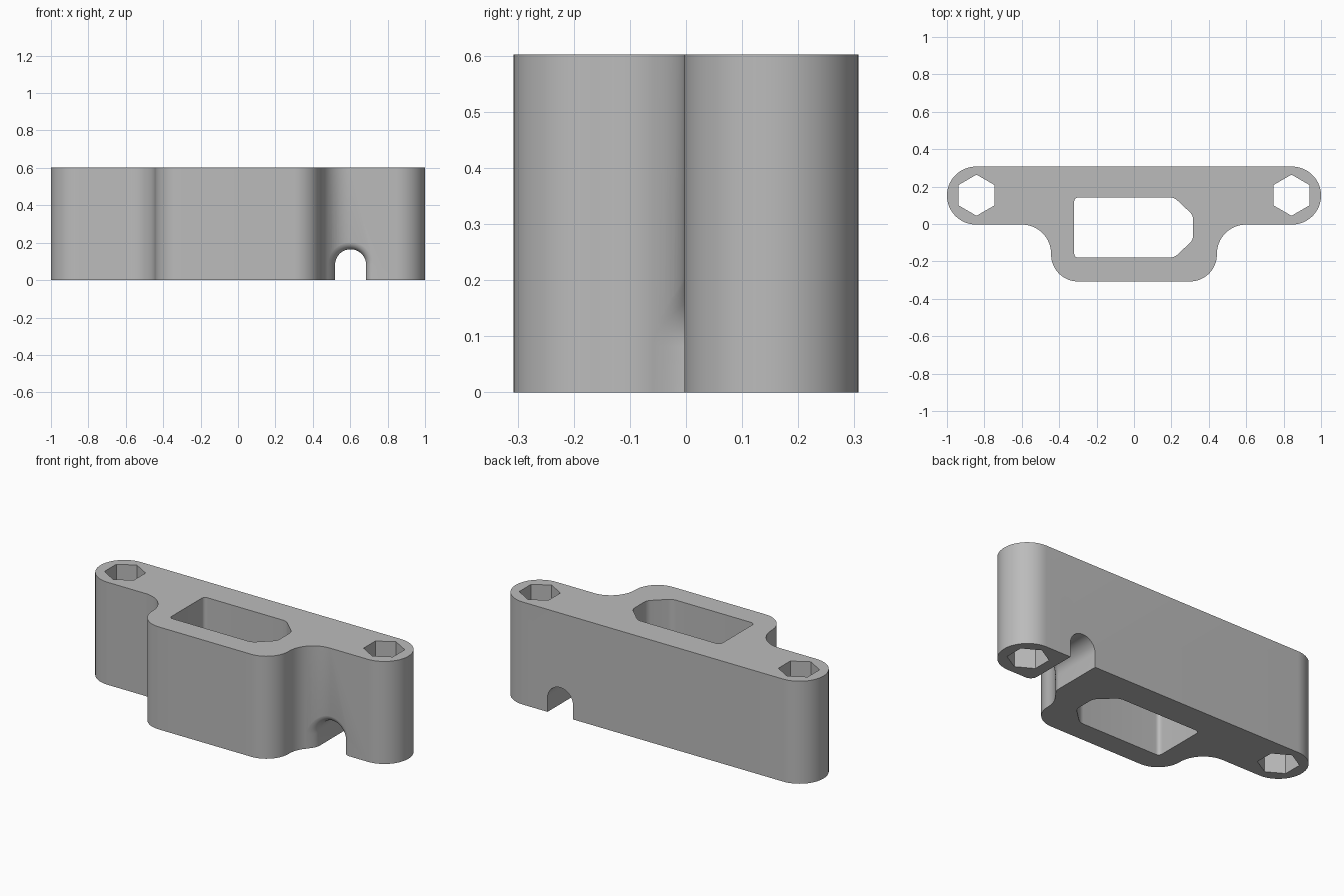
import bpy, bmesh
from math import sin, cos, pi, radians, sqrt

old = bpy.data.objects.get("Cube")
if old:
    bpy.data.objects.remove(old, do_unlink=True)

HEIGHT = 0.602
BACK, LEDGE, FRONT = 0.307, -0.003, -0.307      # y of the main flat sides
END_R, COVE_R, CORNER_R = 0.155, 0.157, 0.143   # outline radii
COVE_X, COVE_Y = 0.60, LEDGE - 0.157            # centre of the concave blend

grey = bpy.data.materials.new("plain grey")
grey.use_nodes = True
grey.diffuse_color = (0.5, 0.5, 0.5, 1)
grey.node_tree.nodes["Principled BSDF"].inputs["Base Color"].default_value = (0.5, 0.5, 0.5, 1)


def arc(cx, cy, r, start, end, steps=16):
    angles = [radians(start + (end - start) * i / steps) for i in range(steps + 1)]
    return [(cx + r * cos(a), cy + r * sin(a)) for a in angles]


def loft(name, rings):
    """Closed solid through rings that all have the same number of points."""
    bm = bmesh.new()
    loops = [[bm.verts.new(p) for p in ring] for ring in rings]
    for a, b in zip(loops, loops[1:]):
        for i in range(len(a)):
            j = (i + 1) % len(a)
            bm.faces.new((a[i], a[j], b[j], b[i]))
    bm.faces.new(loops[0][::-1])
    bm.faces.new(loops[-1])
    bmesh.ops.recalc_face_normals(bm, faces=bm.faces)
    mesh = bpy.data.meshes.new(name)
    bm.to_mesh(mesh)
    bm.free()
    mesh.materials.append(grey)
    obj = bpy.data.objects.new(name, mesh)
    bpy.context.collection.objects.link(obj)
    return obj


def prism(name, outline, z0, z1):
    return loft(name, [[(x, y, z) for x, y in outline] for z in (z0, z1)])


def rounded(points, r):
    """Polygon with each corner softened by a small quadratic curve."""
    out = []
    for i, (x, y) in enumerate(points):
        ends = []
        for nx, ny in (points[i - 1], points[(i + 1) % len(points)]):
            d = sqrt((nx - x) ** 2 + (ny - y) ** 2)
            ends.append((x + (nx - x) * r / d, y + (ny - y) * r / d))
        (ax, ay), (bx, by) = ends
        for k in range(7):
            t = k / 6
            u = 1 - t
            out.append((u * u * ax + 2 * u * t * x + t * t * bx,
                        u * u * ay + 2 * u * t * y + t * t * by))
    return out


# Body: right half of the outline, mirrored to the left
half = arc(0.30, FRONT + CORNER_R, CORNER_R, -90, 0)
half += arc(COVE_X, COVE_Y, COVE_R, 180, 90)
half += arc(1 - END_R, BACK - END_R, END_R, -90, 90, 32)
body = prism("bracket_body", half + [(-x, y) for x, y in reversed(half)], 0, HEIGHT)

# Hexagonal bolt holes
cutters = []
for side in (-1, 1):
    hexagon = arc(side * 0.842, 0.154, 0.11, 30, 330, 5)
    cutters.append(prism("bolt_hole_cutter", hexagon, -0.1, HEIGHT + 0.1))

# Window with two chamfered corners
window = [(-0.32, -0.18), (0.215, -0.18), (0.316, -0.085),
          (0.316, 0.047), (0.215, 0.142), (-0.32, 0.142)]
cutters.append(prism("window_cutter", rounded(window, 0.025), -0.1, HEIGHT + 0.1))


# Arched channel, with a rounded lip where it meets the front
def front_y(x):
    dx = min(x - COVE_X, 0)
    return COVE_Y + sqrt(COVE_R ** 2 - dx ** 2)


def arch(offset):
    r = 0.083 + offset
    return [(0.602 + r, -0.1)] + arc(0.602, 0.082, r, 0, 180, 28) + [(0.602 - r, -0.1)]


LIP = 0.04
channel = [[(x, 0.5, z) for x, z in arch(0)]]
for k in range(9):
    t = k / 8 * pi / 2
    channel.append([(x, front_y(x) + LIP * (1 - sin(t)) - 0.0005 * (k == 8), z)
                    for x, z in arch(LIP * (1 - cos(t)))])
channel.append([(x, -0.5, z) for x, z in arch(LIP)])
cutters.append(loft("channel_cutter", channel))

# Cut the openings
bpy.context.view_layer.objects.active = body
body.select_set(True)
for cutter in cutters:
    cutter.hide_render = True
    mod = body.modifiers.new("cut", "BOOLEAN")
    mod.operation = "DIFFERENCE"
    mod.solver = "EXACT"
    mod.object = cutter
    bpy.ops.object.modifier_apply(modifier=mod.name)
    bpy.data.objects.remove(cutter, do_unlink=True)

bpy.ops.object.shade_smooth_by_angle(angle=radians(30))
